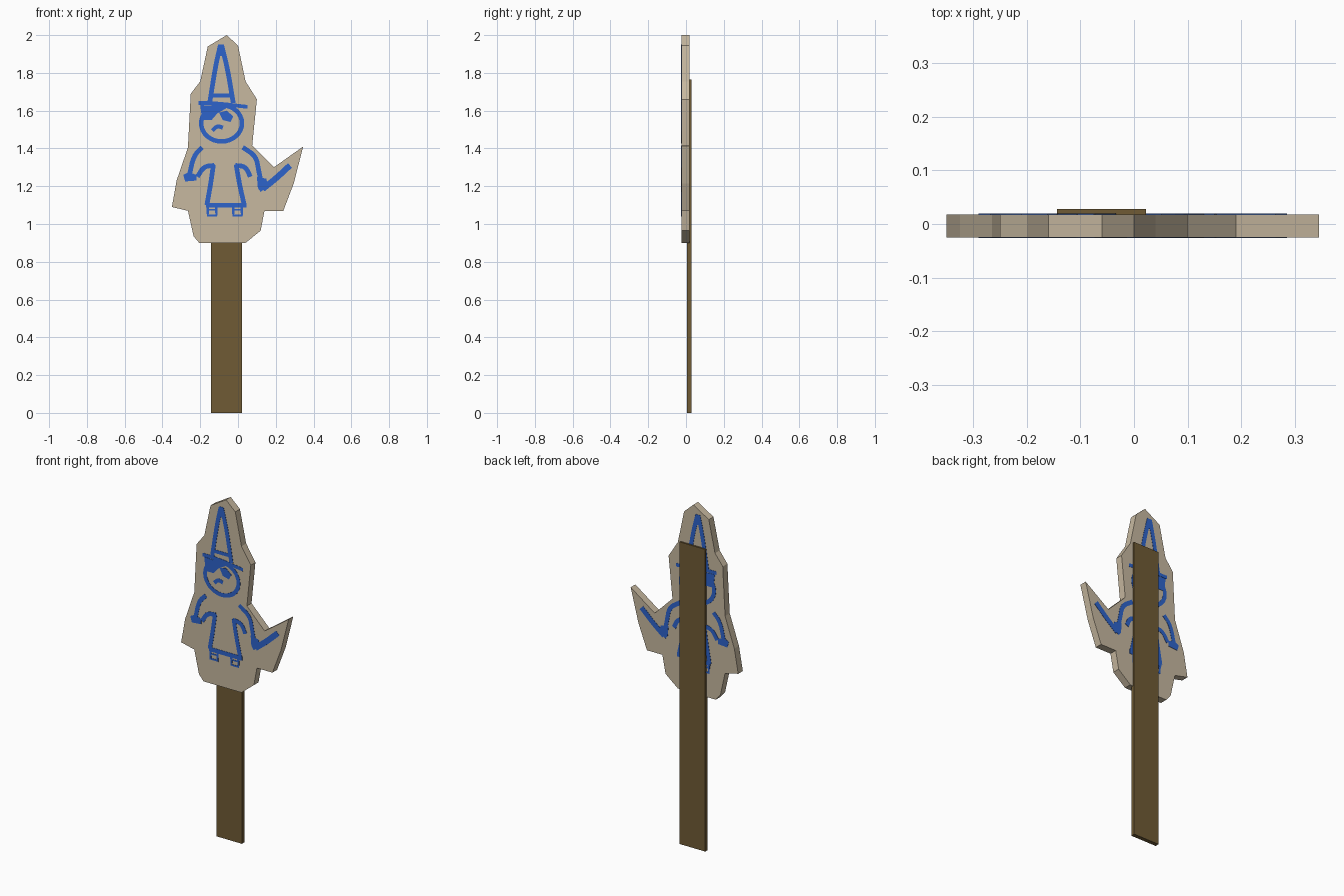
import bpy, bmesh, math
from mathutils import Vector

if "Cube" in bpy.data.objects:
    bpy.data.objects.remove(bpy.data.objects["Cube"])


def material(name, rgb):
    m = bpy.data.materials.new(name)
    m.diffuse_color = (*rgb, 1)
    m.use_nodes = True
    m.node_tree.nodes["Principled BSDF"].inputs["Base Color"].default_value = m.diffuse_color
    return m


tan = material("pale_board", (0.57, 0.48, 0.35))
brown = material("brown_wood", (0.16, 0.105, 0.036))
blue = material("blue_paint", (0.027, 0.127, 0.60))


def add_poly(bm, pts, y):
    """Flat polygon in the xz plane; points are in hundredths."""
    bm.faces.new([bm.verts.new((x / 100, y, z / 100)) for x, z in pts])


def smooth_path(pts):
    """One round of corner cutting, keeping the ends."""
    out = [pts[0]]
    for a, b in zip(pts, pts[1:]):
        out += [a.lerp(b, 0.25), a.lerp(b, 0.75)]
    return out + [pts[-1]]


def add_stroke(bm, pts, width, y, closed=False, smooth=True):
    """Brush stroke: a ribbon of quads along a path."""
    p = [Vector(q) for q in pts]
    if smooth and not closed and len(p) > 2:
        p = smooth_path(smooth_path(p))
    n = len(p)
    sides = []
    for i in range(n):
        a = p[i - 1] if (closed or i > 0) else p[i]
        b = p[(i + 1) % n] if (closed or i < n - 1) else p[i]
        d = (b - a).normalized()
        off = Vector((-d.y, d.x)) * width / 2
        sides.append([bm.verts.new((q.x / 100, y, q.y / 100)) for q in (p[i] + off, p[i] - off)])
    for i in range(n if closed else n - 1):
        (a, b), (c, d) = sides[i], sides[(i + 1) % n]
        bm.faces.new((a, b, d, c))


def finish(bm, name, depth, mat):
    """Thicken the flat faces along y and make the object."""
    geo = bmesh.ops.extrude_face_region(bm, geom=bm.faces[:], use_keep_orig=True)
    verts = [g for g in geo["geom"] if isinstance(g, bmesh.types.BMVert)]
    bmesh.ops.translate(bm, verts=verts, vec=(0, depth, 0))
    bmesh.ops.recalc_face_normals(bm, faces=bm.faces[:])
    me = bpy.data.meshes.new(name)
    bm.to_mesh(me)
    bm.free()
    me.materials.append(mat)
    ob = bpy.data.objects.new(name, me)
    bpy.context.collection.objects.link(ob)


# Cut-out board
bm = bmesh.new()
add_poly(bm, [(-6, 200), (0, 194.5), (4, 175.5), (10, 166), (7.5, 141.5), (19, 130),
              (34.5, 141), (29.5, 121.5), (24, 107), (14, 107), (12, 96.5), (4, 90),
              (-20.5, 90), (-23.5, 93.5), (-26.5, 107), (-35, 109), (-32.5, 123),
              (-26.5, 140.5), (-25, 169), (-20, 175.5), (-16, 194)], -0.025)
finish(bm, "board", 0.043, tan)

# Post behind the board
bm = bmesh.new()
add_poly(bm, [(-14.4, 0), (2.2, 0), (2.2, 176.5), (-14.4, 176.5)], 0.005)
finish(bm, "post", 0.023, brown)

strokes = [
    ([(-9.5, 194), (-12, 183), (-15, 164)], 2.5),            # hat sides
    ([(-8.5, 194), (-5.5, 182), (-2.5, 164)], 2.5),
    ([(-14, 168), (-3, 168)], 2),                            # hat band
    ([(-21, 164), (-12, 164), (5, 162)], 2),                 # hat brim
    ([(-13.5, 149.5), (-11, 152), (-8, 151)], 2.2),          # nose
    ([(-19, 140.5), (-23.5, 136), (-25.7, 126)], 2.5),       # left arm
    ([(-21.5, 125), (-18, 130.5), (-12.5, 131)], 2.5),
    ([(-13, 131.5), (-14.5, 121), (-16.5, 110)], 2.5),       # dress
    ([(-17, 110), (4.5, 110)], 2.5),
    ([(-1, 131.5), (0.8, 121), (3.3, 110)], 2.5),
    ([(-1.5, 131), (4, 130.5), (6.5, 125)], 2.5),            # right arm
    ([(2.5, 140.6), (9.5, 136), (11, 128), (12.5, 121)], 2.5),
    ([(13, 118.5), (20, 124), (27.5, 131)], 3.2),            # stick
]
patches = [
    [(-10.5, 195), (-7.5, 195), (-6.3, 189), (-11.7, 189)],            # hat tip
    [(-20, 163), (-5, 162), (-11, 158.5), (-14, 155), (-19, 155)],     # hair
    [(-10, 159), (-6, 160), (-2.5, 157), (-4, 154), (-8, 155)],        # eye
    [(-29, 126), (-26, 127.5), (-22, 126), (-22, 123), (-28, 122.5)],  # hands
    [(10, 125), (15, 124), (16, 120), (12, 117), (10.5, 119)],
]
face_ring = [(-8.7 + 10.8 * math.cos(t), 153.3 + 9.6 * math.sin(t))
             for t in (i * math.tau / 32 for i in range(32))]

# Painted figure, as a thin plate on each side of the board
for name, y in (("front_painting", -0.0265), ("back_painting", 0.0175)):
    bm = bmesh.new()
    for pts, w in strokes:
        add_stroke(bm, pts, w, y)
    for pts in patches:
        add_poly(bm, pts, y)
    add_stroke(bm, face_ring, 2.4, y, closed=True)
    for x in (-16, -2.5):  # feet
        add_stroke(bm, [(x, 109), (x, 104.5), (x + 4.5, 104.5), (x + 4.5, 109)], 1.4, y, smooth=False)
        add_stroke(bm, [(x, 107.5), (x + 4.5, 107.5)], 0.8, y)
    finish(bm, name, 0.002, blue)
